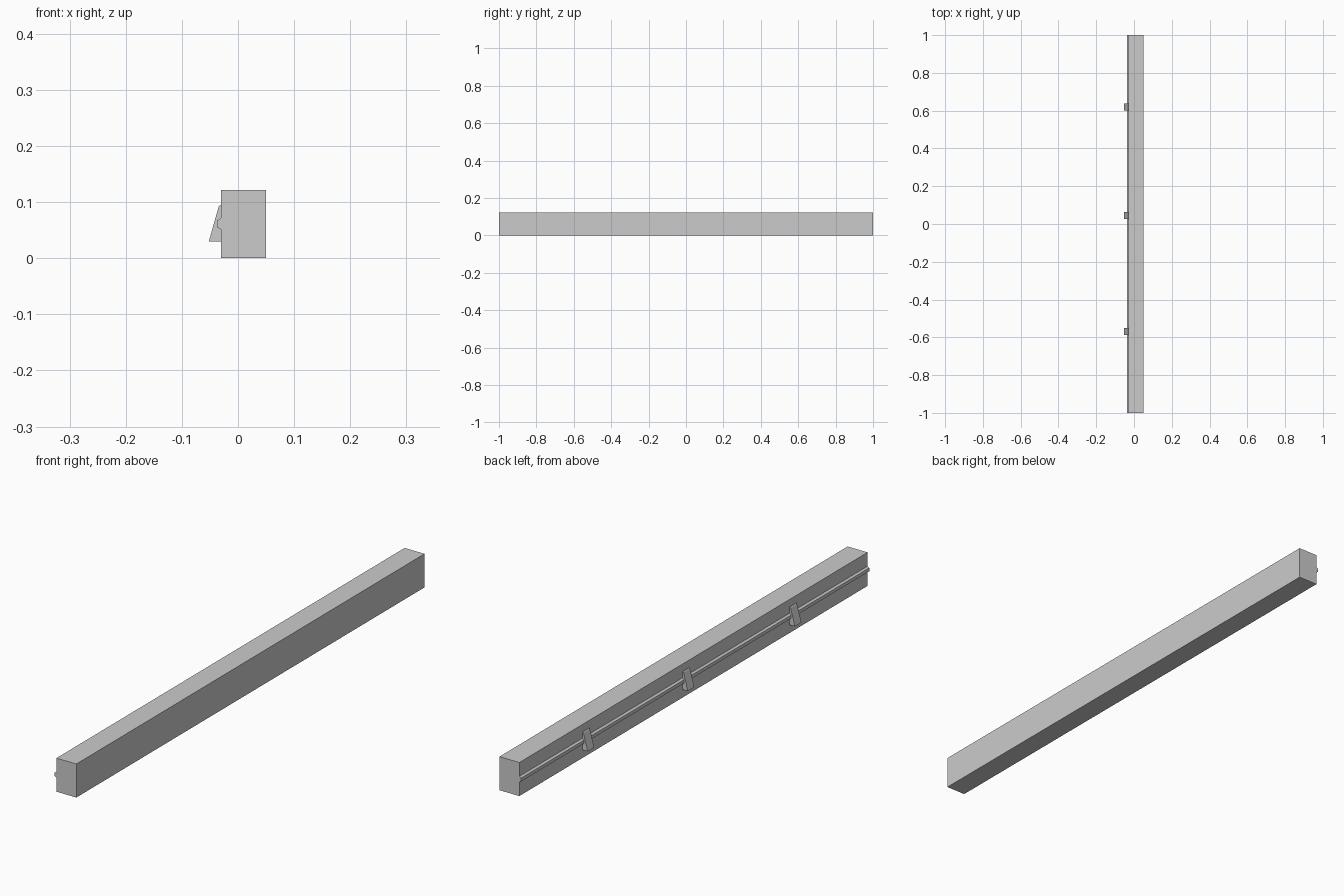
import bpy
import bmesh

old = bpy.data.objects.get("Cube")
if old:
    bpy.data.objects.remove(old, do_unlink=True)

GREY = (0.6, 0.6, 0.6, 1.0)
mat = bpy.data.materials.new("light grey")
mat.use_nodes = True
mat.diffuse_color = GREY
mat.node_tree.nodes["Principled BSDF"].inputs["Base Color"].default_value = GREY


def extrude_profile(name, profile, y_centre, length):
    """Sweep an x-z profile along y."""
    bm = bmesh.new()
    verts = [bm.verts.new((x, y_centre - length / 2, z)) for x, z in profile]
    face = bm.faces.new(verts)
    swept = bmesh.ops.extrude_face_region(bm, geom=[face])["geom"]
    moved = [v for v in swept if isinstance(v, bmesh.types.BMVert)]
    bmesh.ops.translate(bm, verts=moved, vec=(0, length, 0))
    bmesh.ops.recalc_face_normals(bm, faces=bm.faces)
    mesh = bpy.data.meshes.new(name)
    bm.to_mesh(mesh)
    bm.free()
    mesh.materials.append(mat)
    obj = bpy.data.objects.new(name, mesh)
    bpy.context.collection.objects.link(obj)
    return obj


SIDE = -0.03    # plane of the side that carries the rail

# Main bar
extrude_profile("beam", [(SIDE, 0), (0.05, 0), (0.05, 0.122), (SIDE, 0.122)], 0, 2)

# Narrow rail with bevelled edges along the side
extrude_profile("side_rail", [(SIDE, 0.051), (-0.037, 0.055),
                              (-0.037, 0.067), (SIDE, 0.072)], 0, 2)

# Wedge brackets spaced along the rail
wedge = [(SIDE, 0.03), (-0.052, 0.03), (-0.0345, 0.092),
         (-0.032, 0.095), (SIDE, 0.095)]
for label, y in (("front", -0.57), ("middle", 0.045), ("back", 0.62)):
    extrude_profile(label + "_bracket", wedge, y, 0.037)
